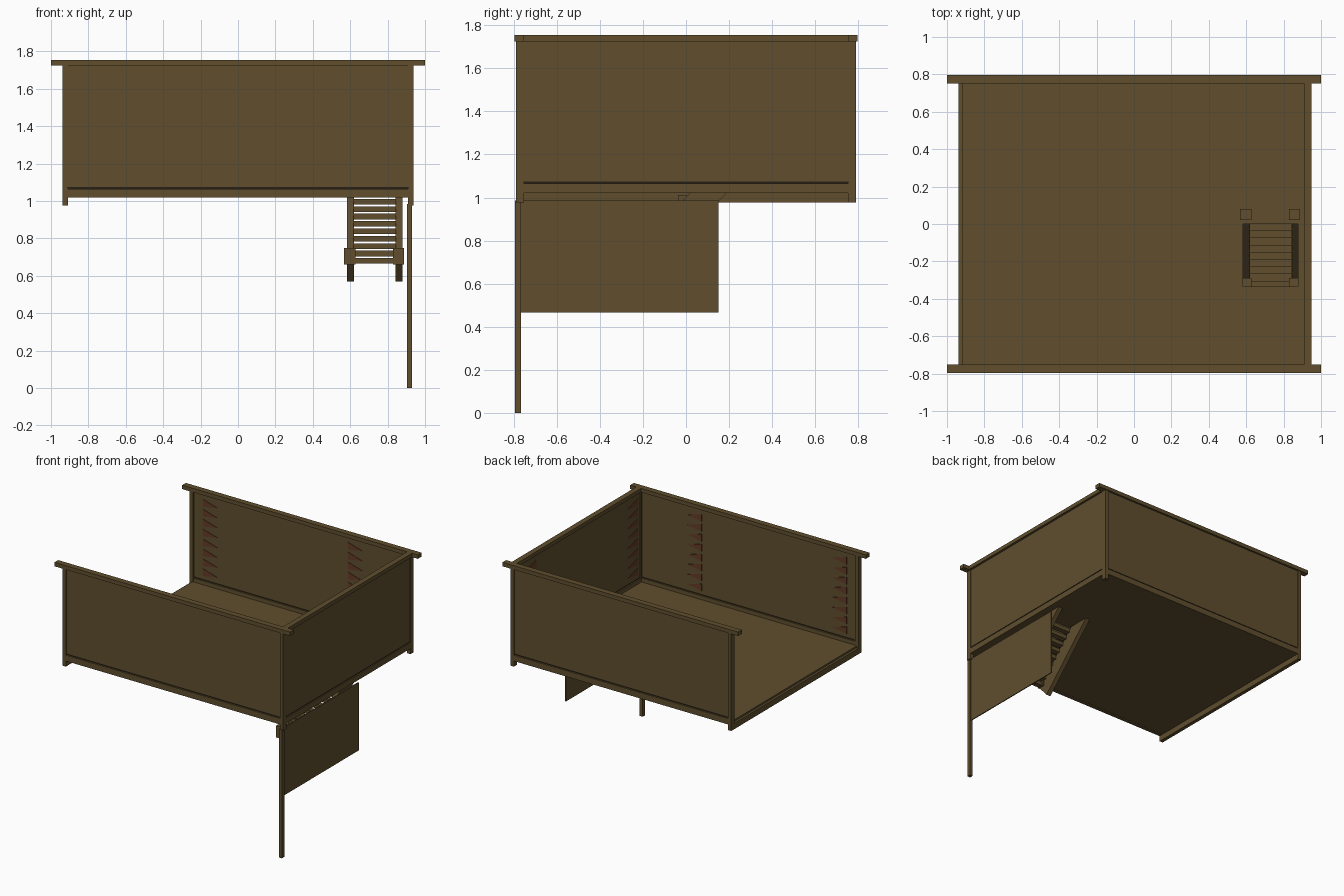
import bpy, bmesh

if "Cube" in bpy.data.objects:
    bpy.data.objects.remove(bpy.data.objects["Cube"])


def material(name, rgb):
    m = bpy.data.materials.new(name)
    m.diffuse_color = (*rgb, 1)
    m.use_nodes = True
    m.node_tree.nodes["Principled BSDF"].inputs["Base Color"].default_value = m.diffuse_color
    return m


BROWN = material("dark_brown_wood", (0.115, 0.076, 0.027))
RED = material("reddish_wood", (0.13, 0.042, 0.02))
DARK = material("shadow_gap_brown", (0.022, 0.014, 0.007))


def finish(bm, name, mat):
    bmesh.ops.recalc_face_normals(bm, faces=bm.faces)
    me = bpy.data.meshes.new(name)
    bm.to_mesh(me)
    bm.free()
    me.materials.append(mat)
    ob = bpy.data.objects.new(name, me)
    bpy.context.collection.objects.link(ob)
    return ob


def box(name, x, y, z, mat=BROWN):
    bm = bmesh.new()
    bmesh.ops.create_cube(bm, size=1)
    for v in bm.verts:
        for i, (a, b) in enumerate((x, y, z)):
            v.co[i] = a if v.co[i] < 0 else b
    return finish(bm, name, mat)


def prism(name, pts, a, b, axis, mat=BROWN):
    """Extrude a profile along x (pts are y,z) or y (pts are x,z)."""
    bm = bmesh.new()

    def ring(d):
        return [bm.verts.new((d, p, q) if axis == "x" else (p, d, q)) for p, q in pts]
    r0, r1 = ring(a), ring(b)
    bm.faces.new(r0)
    bm.faces.new(r1[::-1])
    n = len(pts)
    for i in range(n):
        bm.faces.new((r0[i], r0[(i + 1) % n], r1[(i + 1) % n], r1[i]))
    return finish(bm, name, mat)


def span(s, a, b):
    return tuple(sorted((s * a, s * b)))


# Front and back walls: top rail, panel, gap strip, base rail, corner posts
for s, side in ((-1, "front"), (1, "back")):
    box(side + "_top_rail", (-1, 1), span(s, 0.752, 0.797), (1.725, 1.755))
    box(side + "_wall_panel", (-0.91, 0.91), span(s, 0.765, 0.782), (1.075, 1.725))
    box(side + "_gap_strip", (-0.91, 0.91), span(s, 0.768, 0.779), (1.065, 1.075), DARK)
    box(side + "_base_rail", (-0.91, 0.91), span(s, 0.758, 0.79), (1.02, 1.065))
    for t, end in ((-1, "left"), (1, "right")):
        box(f"{side}_{end}_post", span(t, 0.908, 0.937), span(s, 0.752, 0.79), (0.977, 1.725))

# Right wall
box("right_top_rail", (0.908, 0.95), (-0.752, 0.752), (1.725, 1.755))
box("right_wall_panel", (0.915, 0.932), (-0.752, 0.752), (1.075, 1.725))
box("right_gap_strip", (0.918, 0.929), (-0.752, 0.752), (1.065, 1.075), DARK)
box("right_base_rail", (0.908, 0.937), (-0.752, 0.752), (1.02, 1.065))

# Floor in four pieces around the stair opening, and the beam on the open side
Z = (1.021, 1.035)
box("floor_left", (-0.92, 0.583), (-0.77, 0.77), Z)
box("floor_right", (0.877, 0.92), (-0.77, 0.77), Z)
box("floor_front", (0.583, 0.877), (-0.77, -0.335), Z)
box("floor_back", (0.583, 0.877), (0.0, 0.77), Z)
box("left_floor_beam", (-0.937, -0.908), (-0.752, 0.752), (0.977, 1.022))

# Reddish notches on the inner faces of the walls
for k in range(8):
    z = 1.10 + k * 0.076
    for c in (-0.77, 0.46):
        tri = [(c - 0.06, z), (c + 0.06, z + 0.02), (c - 0.06, z + 0.055)]
        for s, side in ((-1, "front"), (1, "back")):
            prism(f"{side}_notch", tri, s * 0.765, s * 0.762, "y", RED)
    for c in (-0.66, 0.57):
        tri = [(c - 0.06, z), (c + 0.06, z + 0.02), (c - 0.06, z + 0.055)]
        prism("right_notch", tri, 0.912, 0.915, "x", RED)

# Leg and screen hanging under the right side
box("support_leg", (0.903, 0.929), (-0.795, -0.765), (0, 0.985))
box("hanging_screen", (0.912, 0.92), (-0.765, 0.15), (0.465, 0.985))

# Stairs climbing towards the back
profile = [(-0.26, 0.57), (0.19, 1.021), (0.02, 1.021), (-0.34, 0.66)]
for x, side in ((0.583, "left"), (0.843, "right")):
    prism(side + "_stringer", profile, x, x + 0.037, "x")
    c = x + 0.0145
    box(side + "_lower_newel", (c - 0.03, c + 0.03), (-0.347, -0.29), (0.66, 0.75))
    box(side + "_upper_newel", (c - 0.03, c + 0.03), (0.022, 0.08), (1.02, 1.05))
for k in range(9):
    y, z = -0.345 + k * 0.0385, 0.665 + k * 0.0395
    box("stair_tread", (0.618, 0.845), (y, y + 0.042), (z, z + 0.03))
